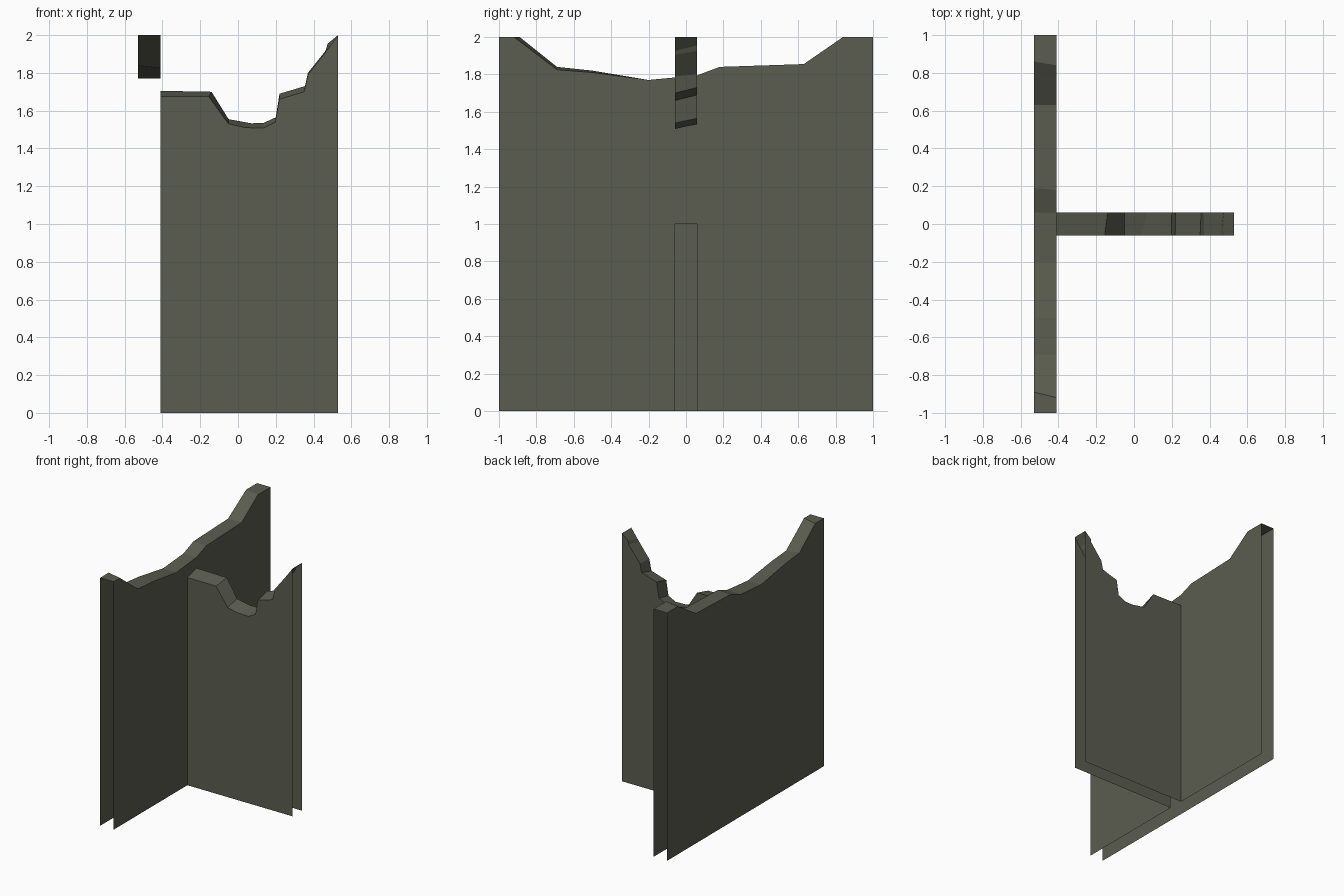
import bpy, bmesh
from mathutils import Vector

if "Cube" in bpy.data.objects:
    bpy.data.objects.remove(bpy.data.objects["Cube"])

stone = bpy.data.materials.new("dark olive stone")
stone.diffuse_color = (0.105, 0.110, 0.080, 1)
stone.use_nodes = True
stone.node_tree.nodes["Principled BSDF"].inputs["Base Color"].default_value = stone.diffuse_color


def add_face(bm, points, outward):
    face = bm.faces.new([bm.verts.new(p) for p in points])
    face.normal_update()
    if face.normal.dot(Vector(outward)) < 0:
        face.normal_flip()


def broken_wall(name, rims, place, sides, normals, feet):
    """Two sheets with jagged rims joined by a top strip; ends and base stay open."""
    bm = bmesh.new()
    for rim, side, normal, foot in zip(rims, sides, normals, feet):
        add_face(bm, [place(a, side, z) for a, z in rim + foot], normal)
    a, b = rims
    for i in range(len(a) - 1):
        quad = [place(*p) for p in (
            (a[i][0], sides[0], a[i][1]), (a[i + 1][0], sides[0], a[i + 1][1]),
            (b[i + 1][0], sides[1], b[i + 1][1]), (b[i][0], sides[1], b[i][1]))]
        add_face(bm, quad, (0, 0, 1))
    bmesh.ops.remove_doubles(bm, verts=bm.verts, dist=0.0005)
    mesh = bpy.data.meshes.new(name)
    bm.to_mesh(mesh)
    bm.free()
    mesh.materials.append(stone)
    obj = bpy.data.objects.new(name, mesh)
    bpy.context.collection.objects.link(obj)


# Long wall along y: outer rim, then inner rim
outer = [(-1, 2), (-.89, 2), (-.69, 1.84), (-.5, 1.82), (-.2, 1.77),
         (.06, 1.79), (.19, 1.84), (.63, 1.855), (.86, 2), (1, 2)]
inner = [(-1, 2), (-.92, 2), (-.69, 1.825), (-.5, 1.81), (-.2, 1.77),
         (.06, 1.795), (.18, 1.84), (.63, 1.855), (.84, 2), (1, 2)]
# The inner sheet has a slot where the cross wall meets it
slot = [(1, 0), (.06, 0), (.06, 1), (-.06, 1), (-.06, 0), (-1, 0)]
broken_wall("long_wall", (outer, inner), lambda a, s, z: (s, a, z),
            (-.53, -.41), ((-1, 0, 0), (1, 0, 0)), ([(1, 0), (-1, 0)], slot))

# Cross wall along x: front rim, then back rim
front = [(-.41, 1.675), (-.155, 1.675), (-.05, 1.53), (.04, 1.51), (.135, 1.508),
         (.198, 1.54), (.218, 1.66), (.35, 1.70), (.37, 1.79), (.46, 1.905),
         (.475, 1.925), (.53, 2)]
back = [(-.41, 1.705), (-.14, 1.70), (-.05, 1.555), (.07, 1.533), (.135, 1.535),
        (.2, 1.565), (.22, 1.69), (.355, 1.73), (.37, 1.80), (.47, 1.925),
        (.475, 1.955), (.53, 2)]
base = [(.53, 0), (-.41, 0)]
broken_wall("cross_wall", (front, back), lambda a, s, z: (a, s, z),
            (-.06, .06), ((0, -1, 0), (0, 1, 0)), (base, base))
